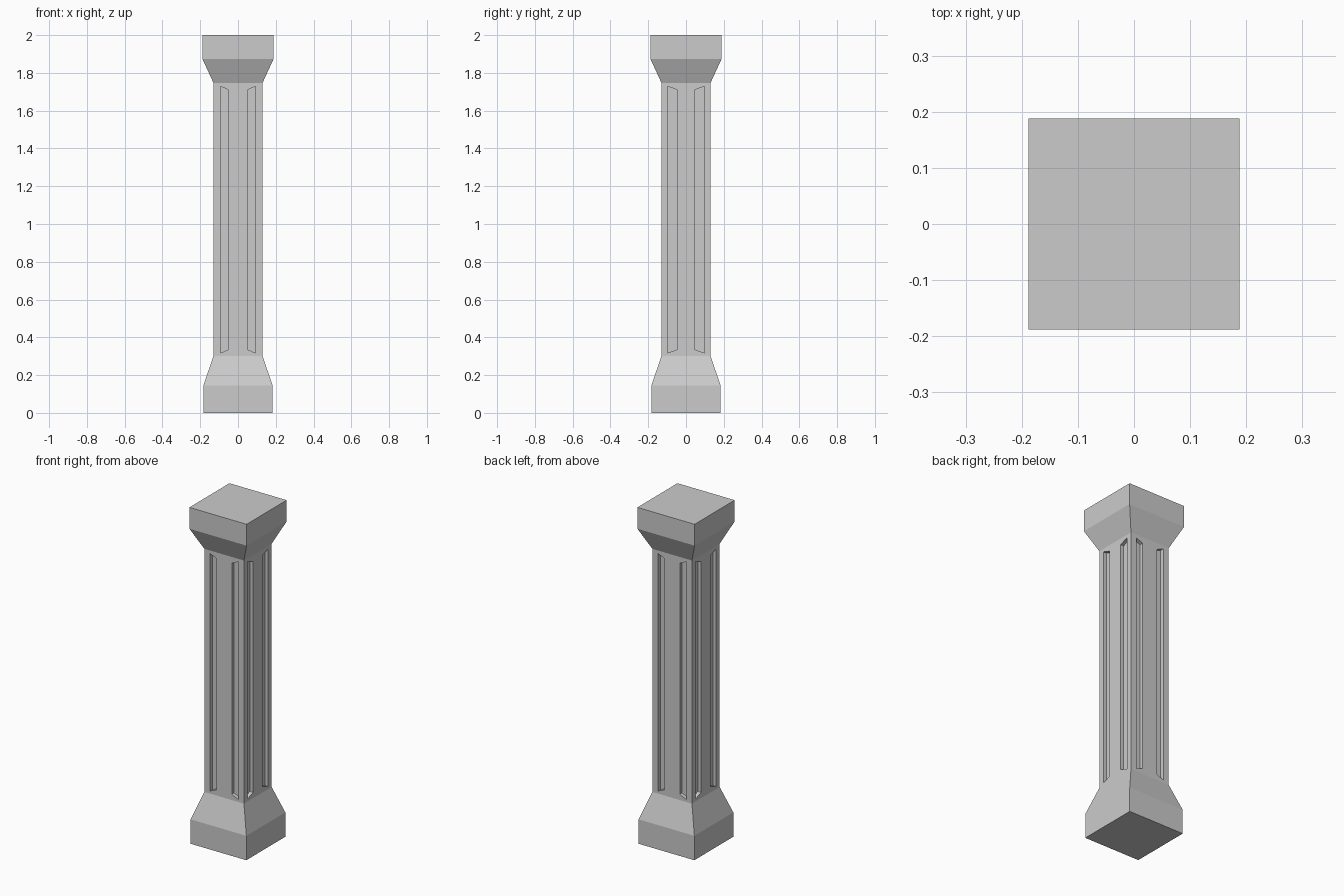
import bpy, bmesh
from math import pi
from mathutils import Matrix

if "Cube" in bpy.data.objects:
    bpy.data.objects.remove(bpy.data.objects["Cube"])


def make_object(name, bm):
    bmesh.ops.recalc_face_normals(bm, faces=bm.faces)
    mesh = bpy.data.meshes.new(name)
    bm.to_mesh(mesh)
    bm.free()
    obj = bpy.data.objects.new(name, mesh)
    bpy.context.collection.objects.link(obj)
    return obj


# Column: square sections (half width, height) lofted from base to capital
profile = [(0.183, 0), (0.183, 0.145), (0.13, 0.302),
           (0.13, 1.747), (0.188, 1.873), (0.188, 2.0)]
bm = bmesh.new()
rings = [[bm.verts.new((sx * h, sy * h, z))
          for sx, sy in ((-1, -1), (1, -1), (1, 1), (-1, 1))]
         for h, z in profile]
for low, high in zip(rings, rings[1:]):
    for i in range(4):
        j = (i + 1) % 4
        bm.faces.new((low[i], low[j], high[j], high[i]))
bm.faces.new(rings[0])
bm.faces.new(rings[-1])
column = make_object("column", bm)

# Groove cutters: two slant-ended slots on each of the four faces
bm = bmesh.new()
front, back = -0.16, -0.109
for turn in range(4):
    inner, outer = (0.05, 0.093) if turn % 2 == 0 else (0.045, 0.098)
    rot = Matrix.Rotation(turn * pi / 2, 4, 'Z')
    for side in (-1, 1):
        outline = [(inner, 0.336), (outer, 0.317), (outer, 1.729), (inner, 1.71)]
        a, b = [[bm.verts.new(rot @ Matrix.Translation((side * x, y, z)).translation)
                 for x, z in outline] for y in (front, back)]
        bm.faces.new(a)
        bm.faces.new(b)
        for i in range(4):
            j = (i + 1) % 4
            bm.faces.new((a[i], a[j], b[j], b[i]))
cutter = make_object("groove_cutter", bm)
cutter.hide_render = True
cutter.hide_set(True)

# Carve the grooves into the shaft
carve = column.modifiers.new("grooves", 'BOOLEAN')
carve.operation = 'DIFFERENCE'
carve.solver = 'EXACT'
carve.object = cutter
